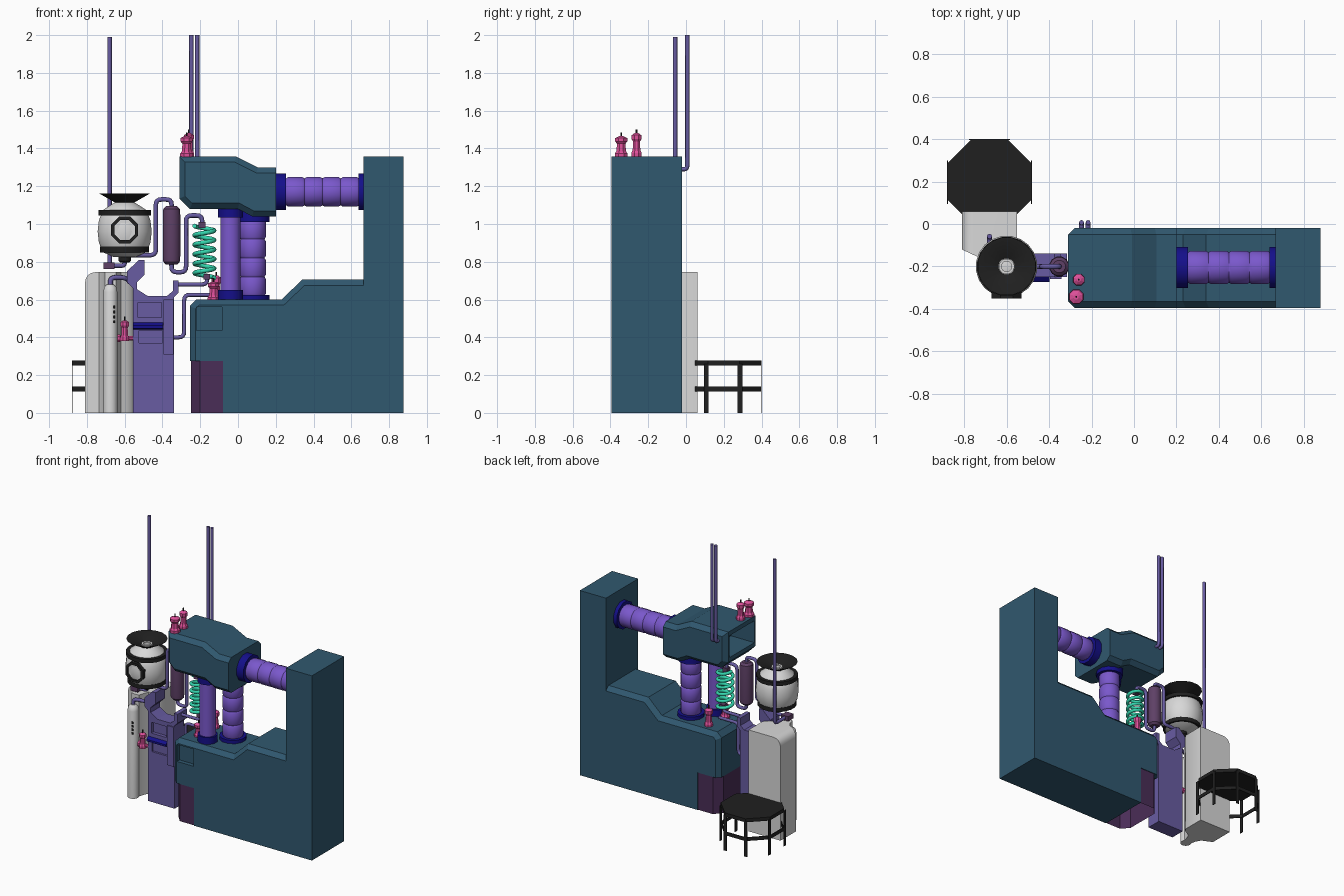
import bpy, bmesh, math
from mathutils import Vector, Matrix

if "Cube" in bpy.data.objects:
    bpy.data.objects.remove(bpy.data.objects["Cube"])

def material(name, hexcol):
    m = bpy.data.materials.new(name)
    lin = [((c / 255 + 0.055) / 1.055) ** 2.4 for c in bytes.fromhex(hexcol)]
    m.diffuse_color = (*lin, 1)
    m.use_nodes = True
    m.node_tree.nodes["Principled BSDF"].inputs["Base Color"].default_value = m.diffuse_color
    return m

TEAL = material("teal", "30586F")
VIOLET = material("violet", "7A58CC")
INDIGO = material("indigo", "140F8A")
LILAC = material("lilac", "685CA2")
PINK = material("pink", "DE509A")
MINT = material("mint", "35D8B0")
PLUM = material("plum", "4A2D57")
MAUVE = material("mauve", "5E4066")
WHITE = material("white", "D8D8D8")
BLACK = material("black", "202020")

def finish(name, bm, mat, smooth=False):
    bmesh.ops.recalc_face_normals(bm, faces=bm.faces)
    me = bpy.data.meshes.new(name)
    bm.to_mesh(me)
    bm.free()
    ob = bpy.data.objects.new(name, me)
    bpy.context.collection.objects.link(ob)
    me.materials.append(mat)
    if smooth:
        bpy.ops.object.select_all(action='DESELECT')
        ob.select_set(True)
        bpy.context.view_layer.objects.active = ob
        bpy.ops.object.shade_smooth_by_angle(angle=math.radians(35))
    return ob

def prism(name, pts, lo, hi, mat, axis='y', bev=None, w=0.03, seg=1, smooth=False):
    """Extrude a 2D outline along an axis; bevel edges whose midpoint passes bev."""
    place = {'x': lambda p, t: (t, p[0], p[1]), 'y': lambda p, t: (p[0], t, p[1]),
             'z': lambda p, t: (p[0], p[1], t)}[axis]
    bm = bmesh.new()
    a = [bm.verts.new(place(p, lo)) for p in pts]
    b = [bm.verts.new(place(p, hi)) for p in pts]
    bm.faces.new(a)
    bm.faces.new(b)
    for i in range(len(pts)):
        j = (i + 1) % len(pts)
        bm.faces.new((a[i], a[j], b[j], b[i]))
    bmesh.ops.recalc_face_normals(bm, faces=bm.faces)
    if bev:
        edges = [e for e in bm.edges if bev((e.verts[0].co + e.verts[1].co) / 2)]
        bmesh.ops.bevel(bm, geom=edges, offset=w, segments=seg, profile=0.5, affect='EDGES')
    return finish(name, bm, mat, smooth)

def box(name, x, y, z, mat):
    return prism(name, [(x[0], z[0]), (x[1], z[0]), (x[1], z[1]), (x[0], z[1])], y[0], y[1], mat)

def cut(ob, x, y, z):
    c = box(ob.name + "_cutter", x, y, z, ob.data.materials[0])
    c.hide_render = True
    c.hide_viewport = True
    m = ob.modifiers.new("recess", 'BOOLEAN')
    m.operation, m.solver, m.object = 'DIFFERENCE', 'EXACT', c

def lathe(name, prof, loc, mat, n=16, axis='z', loop=False, smooth=True):
    """Revolve (radius, height) points; axis is x, z or f (towards the front)."""
    bm = bmesh.new()
    off = math.pi / n
    rings = [[bm.verts.new((r * math.cos(off + k * math.tau / n), r * math.sin(off + k * math.tau / n), z))
              for k in range(n)] for r, z in prof]
    pairs = list(zip(rings, rings[1:])) + ([(rings[-1], rings[0])] if loop else [])
    for p, q in pairs:
        for k in range(n):
            bm.faces.new((p[k], p[(k + 1) % n], q[(k + 1) % n], q[k]))
    if not loop:
        bm.faces.new(rings[0])
        bm.faces.new(rings[-1])
    rot = {'z': Matrix(), 'x': Matrix.Rotation(math.pi / 2, 4, 'Y'),
           'f': Matrix.Rotation(math.pi / 2, 4, 'X')}[axis]
    bm.transform(Matrix.Translation(loc) @ rot)
    return finish(name, bm, mat, smooth)

def pipe(name, pts, r, mat, fillet=0.03, res=2):
    """Round tube along a path with rounded corners."""
    pts = [Vector(p) for p in pts]
    path = [pts[0]]
    for a, b, c in zip(pts, pts[1:], pts[2:]):
        if fillet:
            p = b + (a - b).normalized() * min(fillet, (a - b).length / 2)
            q = b + (c - b).normalized() * min(fillet, (c - b).length / 2)
            path += [p * (1 - t) ** 2 + b * 2 * t * (1 - t) + q * t * t for t in (0, .25, .5, .75, 1)]
        else:
            path.append(b)
    path.append(pts[-1])
    cu = bpy.data.curves.new(name, 'CURVE')
    cu.dimensions, cu.bevel_depth, cu.bevel_resolution, cu.use_fill_caps = '3D', r, res, True
    s = cu.splines.new('POLY')
    s.points.add(len(path) - 1)
    for sp, p in zip(s.points, path):
        sp.co = (*p, 1)
    ob = bpy.data.objects.new(name, cu)
    bpy.context.collection.objects.link(ob)
    cu.materials.append(mat)
    bpy.ops.object.select_all(action='DESELECT')
    ob.select_set(True)
    bpy.context.view_layer.objects.active = ob
    bpy.ops.object.convert(target='MESH')
    bpy.ops.object.shade_smooth_by_angle(angle=math.radians(50))

Y0, Y1 = -0.395, -0.02
on_cap = lambda m: abs(m.y - Y0) < 1e-4 or abs(m.y - Y1) < 1e-4

# machine body, tower and head
body = prism("machine_body", [(-0.08, 0), (0.665, 0), (0.665, 0.705), (0.34, 0.705), (0.23, 0.6),
             (-0.22, 0.6), (-0.255, 0.565), (-0.255, 0.275), (-0.08, 0.275)], Y0, Y1, TEAL,
             bev=lambda m: on_cap(m) and m.z > 0.28 and m.x < 0.66)
cut(body, (-0.22, -0.085), (-0.5, Y0 + 0.03), (0.435, 0.56))
box("tower", (0.665, 0.877), (Y0, Y1), (0, 1.357), TEAL)
head = prism("machine_head", [(-0.31, 1.357), (-0.01, 1.357), (0.105, 1.3), (0.2, 1.3), (0.2, 1.04),
             (0.075, 1.04), (0, 1.08), (-0.255, 1.08), (-0.31, 1.135)], Y0, Y1, TEAL,
             bev=lambda m: on_cap(m) and m.x < 0.19)
cut(head, (-0.4, -0.12), (-0.35, -0.065), (1.165, 1.325))

# hollow foot under the left end of the body
foot = prism("foot", [(-0.08, Y0 + 0.005), (-0.2, Y0 + 0.005), (-0.25, Y0 + 0.06), (-0.25, Y1 - 0.06),
             (-0.2, Y1 - 0.005), (-0.08, Y1 - 0.005)], 0, 0.28, PLUM, axis='z')
bm = bmesh.new()
bm.from_mesh(foot.data)
bmesh.ops.delete(bm, geom=[f for f in bm.faces if abs(f.normal.z) > 0.9], context='FACES')
bm.to_mesh(foot.data)
bm.free()

# segmented ducts with collars
def duct(name, loc, r, length, axis):
    h, prof = length / 4, []
    for i in range(4):
        prof += [(r - 0.007, i * h), (r, i * h + 0.012), (r, (i + 1) * h - 0.012), (r - 0.007, (i + 1) * h)]
    lathe(name, prof, loc, VIOLET, axis=axis)

duct("cross_duct", (0.255, -0.205, 1.17), 0.08, 0.385, 'x')
duct("riser_duct", (0.078, -0.17, 0.62), 0.071, 0.4, 'z')
lathe("small_duct", [(0.055, 0.62), (0.055, 1.07)], (-0.04, -0.295, 0), VIOLET)
for name, loc, r, h, ax in [("cross_collar_left", (0.2, -0.205, 1.17), 0.1, 0.055, 'x'),
                            ("cross_collar_right", (0.638, -0.205, 1.17), 0.1, 0.03, 'x'),
                            ("riser_collar_low", (0.078, -0.17, 0.595), 0.092, 0.03, 'z'),
                            ("riser_collar_top", (0.078, -0.17, 1.01), 0.092, 0.06, 'z'),
                            ("small_collar_low", (-0.04, -0.295, 0.595), 0.068, 0.055, 'z'),
                            ("small_collar_top", (-0.04, -0.295, 1.035), 0.068, 0.05, 'z')]:
    lathe(name, [(r, 0), (r, h)], loc, INDIGO, n=12, axis=ax)

# pink valves
def valve(name, loc, s, t):
    prof = [(.035, 0), (.035, .018), (.026, .03), (.023, .07), (.033, .082), (.033, .1), (.012, .11)]
    lathe(name, [(r * s, z * t) for r, z in prof], loc, PINK, n=8, smooth=False)
    lathe(name + "_tip", [(0.005, 0.1 * t), (0.005, 0.11 * t + 0.02)], loc, BLACK, n=6)

for i, (loc, s, t) in enumerate([((-.272, -.343, 1.355), 1.05, 1), ((-.26, -.262, 1.355), .85, 1.15),
                                 ((-.13, -.27, .595), .95, .9), ((-.115, -.1, .595), .85, 1.2),
                                 ((-.6, -.25, .38), .75, 1)]):
    valve("valve_%d" % (i + 1), loc, s, t)
lathe("valve_spout", [(0.022, -0.64), (0.022, -0.625), (0.012, -0.62), (0.012, -0.55)], (0, -0.235, 0.395),
      PINK, n=8, axis='x')

# tank with bands, funnel and porthole
T = (-0.6, -0.2, 0)
lathe("tank", [(.06, .825), (.115, .85), (.138, .9), (.145, .96), (.138, 1.02), (.115, 1.075), (.06, 1.11),
               (.04, 1.12)], T, WHITE, n=20)
lathe("tank_band_low", [(.131, .85), (.131, .88)], T, BLACK, n=20)
lathe("tank_band_top", [(.14, 1.045), (.14, 1.073)], T, BLACK, n=20)
lathe("tank_outlet", [(.022, .795), (.035, .805), (.035, .83)], T, BLACK, n=12)
lathe("funnel", [(.045, 1.11), (.138, 1.162), (.128, 1.162), (.035, 1.118)], T, BLACK, loop=True)
lathe("funnel_neck", [(.037, 1.1), (.037, 1.128), (.024, 1.128), (.024, 1.1)], T, WHITE, loop=True)
P = (-0.6, -0.2, 0.968)
lathe("porthole_ring", [(.077, .1), (.077, .15), (.058, .15), (.058, .1)], P, BLACK, n=8, axis='f',
      loop=True, smooth=False)
lathe("porthole_glass", [(.06, .1), (.06, .138)], P, WHITE, n=8, axis='f', smooth=False)

# condenser, coil and piping
C = (-0.352, -0.2, 0)
lathe("condenser", [(.03, .785), (.045, .8), (.048, .83), (.048, 1.05), (.045, 1.08), (.03, 1.095)], C, MAUVE, n=12)
pipe("tank_to_condenser", [(-.6, -.2, .835), (-.435, -.2, .835), (-.435, -.2, 1.13), (-.352, -.2, 1.13),
                           (-.352, -.2, 1.08)], .012, LILAC)
pipe("condenser_to_coil", [(-.352, -.2, .8), (-.352, -.2, .745), (-.275, -.2, .745), (-.275, -.2, 1.045),
                           (-.19, -.2, 1.045), (-.19, -.2, .99)], .012, LILAC)
turns, steps = 5.5, 110
pipe("coil", [(-.178 + .052 * math.cos(k / steps * turns * math.tau), -.2 + .052 * math.sin(k / steps * turns * math.tau),
               .715 + .275 * k / steps) for k in range(steps + 1)], .012, MINT, fillet=0)
box("coil_joint_top", (-.208, -.172), (-.22, -.18), (.98, 1.01), MAUVE)
box("coil_joint_low", (-.182, -.148), (-.22, -.18), (.705, .735), MAUVE)
pipe("coil_to_console", [(-.165, -.2, .715), (-.165, -.2, .68), (-.34, -.2, .68)], .011, LILAC)
pipe("console_to_valve", [(-.35, -.2, .4), (-.285, -.2, .4), (-.285, -.2, .625), (-.13, -.2, .625)], .011, LILAC)
box("vent_joint", (-.712, -.655), (-.23, -.17), (.762, .797), MAUVE)
pipe("tank_drain", [(-.68, -.2, .78), (-.6, -.2, .78), (-.6, -.2, .81)], .012, LILAC, fillet=.015)
pipe("vent_pipe", [(-.68, -.2, .78), (-.68, -.058, .78), (-.68, -.058, 1.99)], .012, LILAC)
for i, x in enumerate((-.247, -.216)):
    pipe("head_rod_%d" % (i + 1), [(x, -.03, 1.29), (x, .007, 1.29), (x, .007, 2.0)], .0115, LILAC, fillet=.02)

# white cabinet with curved front and gas cylinder
prism("white_cabinet", [(-.81, .06), (-.55, .06), (-.55, -.1), (-.565, -.125), (-.59, -.14), (-.62, -.155),
      (-.635, -.19), (-.645, -.23), (-.705, -.23), (-.715, -.19), (-.735, -.155), (-.81, -.12)], 0, .745, WHITE,
      axis='z', bev=lambda m: m.z > .74 and m.x < -.8, w=.055, seg=4, smooth=True)
G = (-.676, -.25, 0)
lathe("gas_cylinder", [(.038, 0), (.038, .64), (.033, .665), (.018, .68)], G, WHITE)
pipe("cylinder_pipe", [(-.676, -.25, .67), (-.676, -.25, .717), (-.595, -.235, .717), (-.57, -.2, .69)], .013, LILAC)
for i in range(4):
    box("gauge_slot_%d" % (i + 1), (-.663, -.651), (-.29, -.284), (.475 + .026 * i, .49 + .026 * i), BLACK)

# control console
console = prism("console", [(-.555, 0), (-.34, 0), (-.34, .61), (-.315, .635), (-.315, .7), (-.345, .7),
                (-.345, .645), (-.375, .62), (-.48, .62), (-.535, .655), (-.535, .69), (-.495, .73), (-.495, .81),
                (-.525, .81), (-.587, .75), (-.587, .69), (-.555, .66)], -.25, -.14, LILAC)
cut(console, (-.53, -.405), (-.3, -.225), (.505, .585))
cut(console, (-.525, -.4), (-.3, -.235), (.37, .435))
box("console_edge", (-.395, -.342), (-.258, -.24), (.31, .6), LILAC)
prism("console_ledge", [(-.24, .44), (-.272, .448), (-.272, .462), (-.235, .488)], -.555, -.398, INDIGO, axis='x')

# octagonal side table made of a thick top, thin rail and strip legs
O = (-.68, .2, 0)
R = .2 / math.cos(math.pi / 8)
lathe("table_top", [(R, .252), (R, .278)], O, BLACK, n=8, smooth=False)
lathe("table_rail", [(R, .114), (R, .14), (R - .006, .14), (R - .006, .114)], O, BLACK, n=8, loop=True, smooth=False)
for i, s in enumerate((-1, 1)):
    for j, y in enumerate((.107, .285)):
        x = O[0] + s * .198
        box("table_side_leg_%d%d" % (i, j), (x - .002, x + .002), (y - .013, y + .013), (0, .26), BLACK)
    x = O[0] + s * .083
    box("table_back_leg_%d" % i, (x - .013, x + .013), (.396, .4), (0, .26), BLACK)
